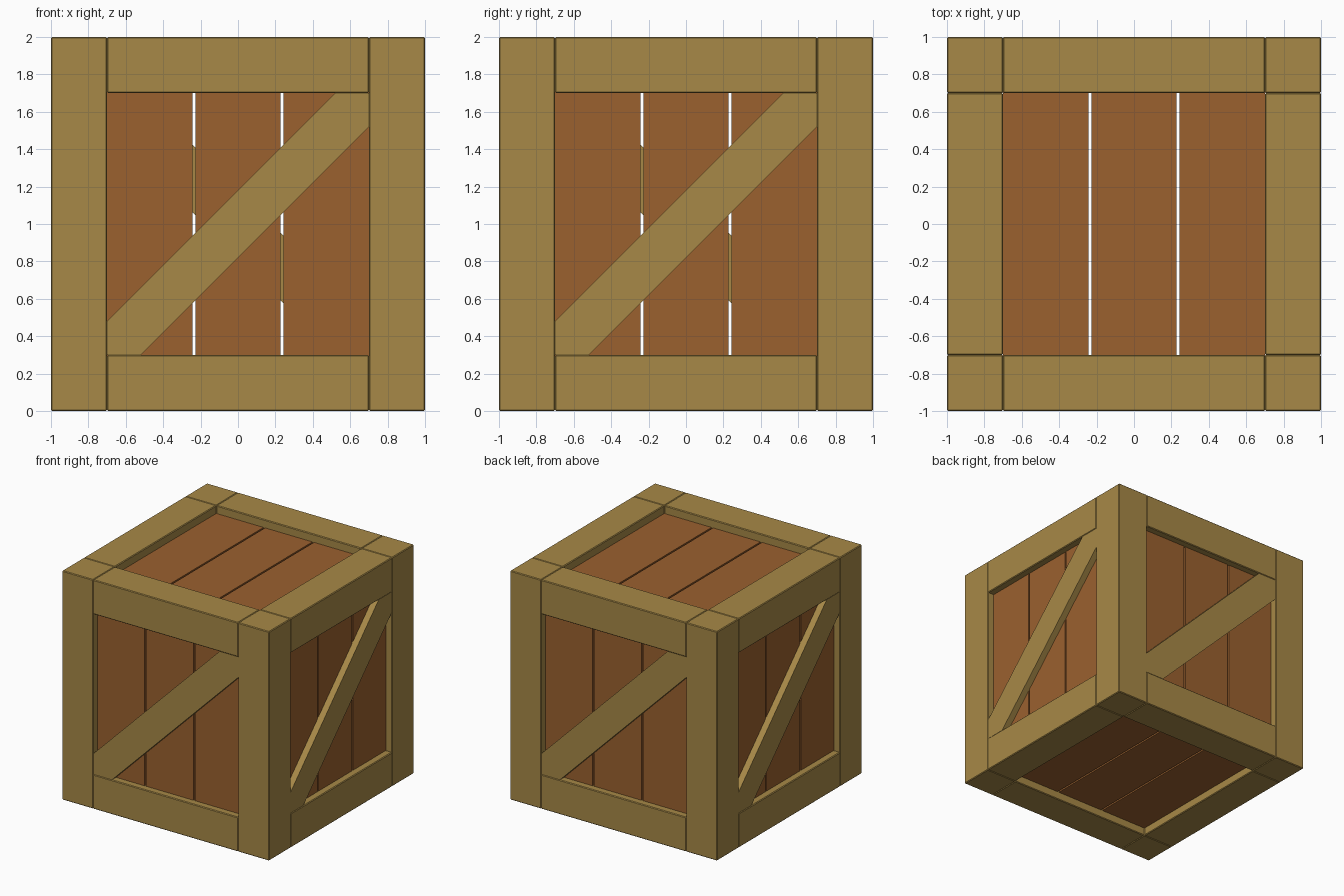
import bpy, bmesh, math
from mathutils import Matrix, Vector

if "Cube" in bpy.data.objects:
    bpy.data.objects.remove(bpy.data.objects["Cube"])


def material(name, color):
    m = bpy.data.materials.new(name)
    m.diffuse_color = (*color, 1)
    m.use_nodes = True
    m.node_tree.nodes["Principled BSDF"].inputs["Base Color"].default_value = m.diffuse_color
    return m


FRAME = material("frame_wood", (0.386, 0.25, 0.063))
PLANK = material("plank_wood", (0.328, 0.119, 0.028))


def finish(name, bm, mat, matrix, bevel=0.0):
    if bevel:
        bmesh.ops.bevel(bm, geom=bm.edges[:], offset=bevel, segments=1, affect='EDGES')
    bmesh.ops.recalc_face_normals(bm, faces=bm.faces[:])
    bm.transform(matrix)
    me = bpy.data.meshes.new(name)
    bm.to_mesh(me)
    bm.free()
    me.materials.append(mat)
    ob = bpy.data.objects.new(name, me)
    bpy.context.collection.objects.link(ob)
    return ob


def box(name, lo, hi, mat, matrix=Matrix(), bevel=0.0):
    lo, hi = Vector(lo), Vector(hi)
    bm = bmesh.new()
    bmesh.ops.create_cube(bm, size=1)
    bmesh.ops.scale(bm, vec=hi - lo, verts=bm.verts)
    bmesh.ops.translate(bm, vec=(lo + hi) / 2, verts=bm.verts)
    return finish(name, bm, mat, matrix, bevel)


def brace(name, matrix):
    # diagonal board with its ends cut to fit the frame corner
    profile = [(-0.7, 0.3), (-0.52, 0.3), (0.7, 1.52), (0.7, 1.7), (0.52, 1.7), (-0.7, 0.48)]
    bm = bmesh.new()
    face = bm.faces.new([bm.verts.new((x, -0.996, z)) for x, z in profile])
    ext = bmesh.ops.extrude_face_region(bm, geom=[face])
    moved = [v for v in ext["geom"] if isinstance(v, bmesh.types.BMVert)]
    bmesh.ops.translate(bm, vec=(0, 0.06, 0), verts=moved)
    return finish(name, bm, FRAME, matrix)


BEVEL = 0.006
W, GAP = 0.457, 0.472   # plank width and spacing
SIDES = ("front", "right", "back", "left")

for i, side in enumerate(SIDES):
    rot = Matrix.Rotation(i * math.pi / 2, 4, 'Z')
    # corner post
    box(f"corner_post_{i + 1}", (0.7, -1, 0), (1, -0.7, 2), FRAME, rot, BEVEL)
    # lower and upper rails
    for level, z in (("lower", 0), ("upper", 1.7)):
        box(f"{side}_{level}_rail", (-0.7, -1, z), (0.7, -0.7, z + 0.3), FRAME, rot, BEVEL)
    # recessed upright planks
    for j in range(3):
        x = (j - 1) * GAP
        box(f"{side}_plank_{j + 1}", (x - W / 2, -0.94, 0.28), (x + W / 2, -0.89, 1.72), PLANK, rot)
    # diagonal brace
    brace(f"{side}_brace", rot)

# lid and floor planks
for name, z in (("lid", 1.88), ("floor", 0.07)):
    for j in range(3):
        x = (j - 1) * GAP
        box(f"{name}_plank_{j + 1}", (x - W / 2, -0.71, z), (x + W / 2, 0.71, z + 0.05), PLANK)
